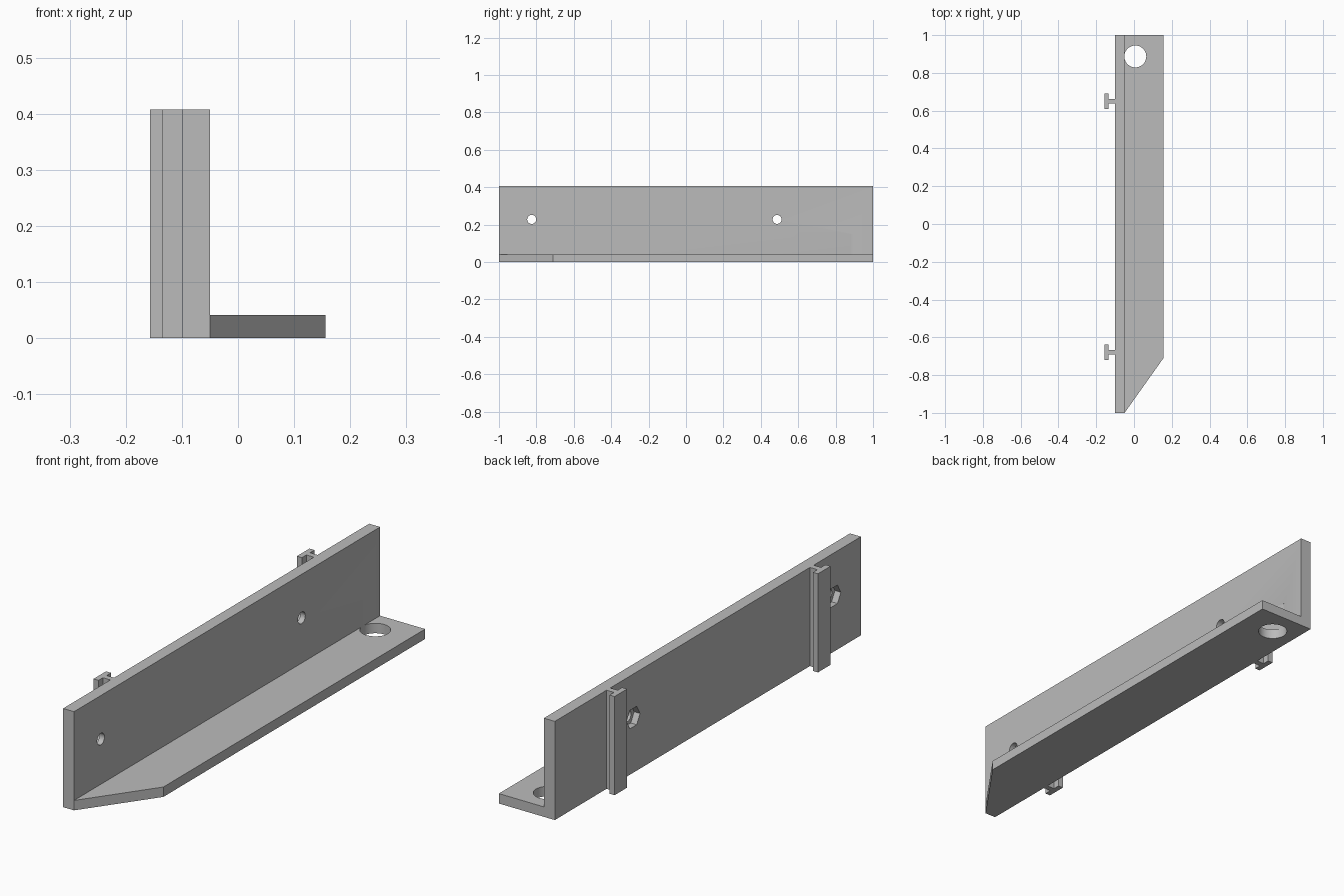
import bpy, bmesh, math
from mathutils import Matrix

if "Cube" in bpy.data.objects:
    bpy.data.objects.remove(bpy.data.objects["Cube"])

grey = bpy.data.materials.new("plain grey")
grey.diffuse_color = (0.5, 0.5, 0.5, 1)
grey.use_nodes = True
grey.node_tree.nodes["Principled BSDF"].inputs["Base Color"].default_value = grey.diffuse_color

HEIGHT = 0.408
WALL_BACK, WALL_FRONT = -0.1, -0.05


def finish(name, bm):
    bmesh.ops.recalc_face_normals(bm, faces=bm.faces)
    me = bpy.data.meshes.new(name)
    bm.to_mesh(me)
    bm.free()
    me.materials.append(grey)
    ob = bpy.data.objects.new(name, me)
    bpy.context.collection.objects.link(ob)
    return ob


def prism(name, outline, height):
    """Extrude an xy outline upward from the ground."""
    bm = bmesh.new()
    face = bm.faces.new([bm.verts.new((x, y, 0)) for x, y in outline])
    top = bmesh.ops.extrude_face_region(bm, geom=[face])["geom"]
    bmesh.ops.translate(bm, vec=(0, 0, height),
                        verts=[v for v in top if isinstance(v, bmesh.types.BMVert)])
    return finish(name, bm)


def cut(target, sides, radius, depth, matrix):
    """Bore a round or polygonal hole through the target."""
    bm = bmesh.new()
    bmesh.ops.create_cone(bm, cap_ends=True, segments=sides, radius1=radius,
                          radius2=radius, depth=depth, matrix=matrix)
    cutter = finish("hole_cutter", bm)
    mod = target.modifiers.new("hole", 'BOOLEAN')
    mod.object, mod.solver = cutter, 'EXACT'
    bpy.context.view_layer.objects.active = target
    bpy.ops.object.modifier_apply(modifier=mod.name)
    bpy.data.objects.remove(cutter)


# Angle bracket: upright wall and foot with a slanted front end
wall = prism("upright_wall", [(WALL_BACK, -1), (WALL_FRONT, -1),
                              (WALL_FRONT, 1), (WALL_BACK, 1)], HEIGHT)
foot = prism("foot_plate", [(WALL_FRONT, -1), (0.156, -0.71),
                            (0.156, 1), (WALL_FRONT, 1)], 0.041)
join = wall.modifiers.new("join", 'BOOLEAN')
join.operation, join.object, join.solver = 'UNION', foot, 'EXACT'
bpy.context.view_layer.objects.active = wall
bpy.ops.object.modifier_apply(modifier=join.name)
bpy.data.objects.remove(foot)
wall.name = "angle_bracket"

# Large round hole in the foot
cut(wall, 48, 0.058, 0.3, Matrix.Translation((0.007, 0.887, 0)))

# Bolt holes with hexagonal nut pockets on the rail side
sideways = Matrix.Rotation(math.pi / 2, 4, 'Y')
for y in (-0.825, 0.487):
    cut(wall, 32, 0.024, 0.3, Matrix.Translation((-0.075, y, 0.228)) @ sideways)
    cut(wall, 6, 0.044, 0.054,
        Matrix.Translation((WALL_BACK, y, 0.228)) @ sideways
        @ Matrix.Rotation(math.radians(0), 4, 'Z'))

# T-shaped mounting rails
for name, y in (("front_rail", -0.679), ("back_rail", 0.65)):
    half = [(WALL_BACK, 0.012), (-0.134, 0.012), (-0.134, 0.041), (-0.157, 0.041)]
    outline = [(x, y + d) for x, d in half] + [(x, y - d) for x, d in reversed(half)]
    prism(name, outline, HEIGHT)

# Smooth bores, sharp edges
for ob in bpy.context.scene.objects:
    ob.select_set(True)
bpy.context.view_layer.objects.active = wall
bpy.ops.object.shade_smooth_by_angle(angle=math.radians(30))
